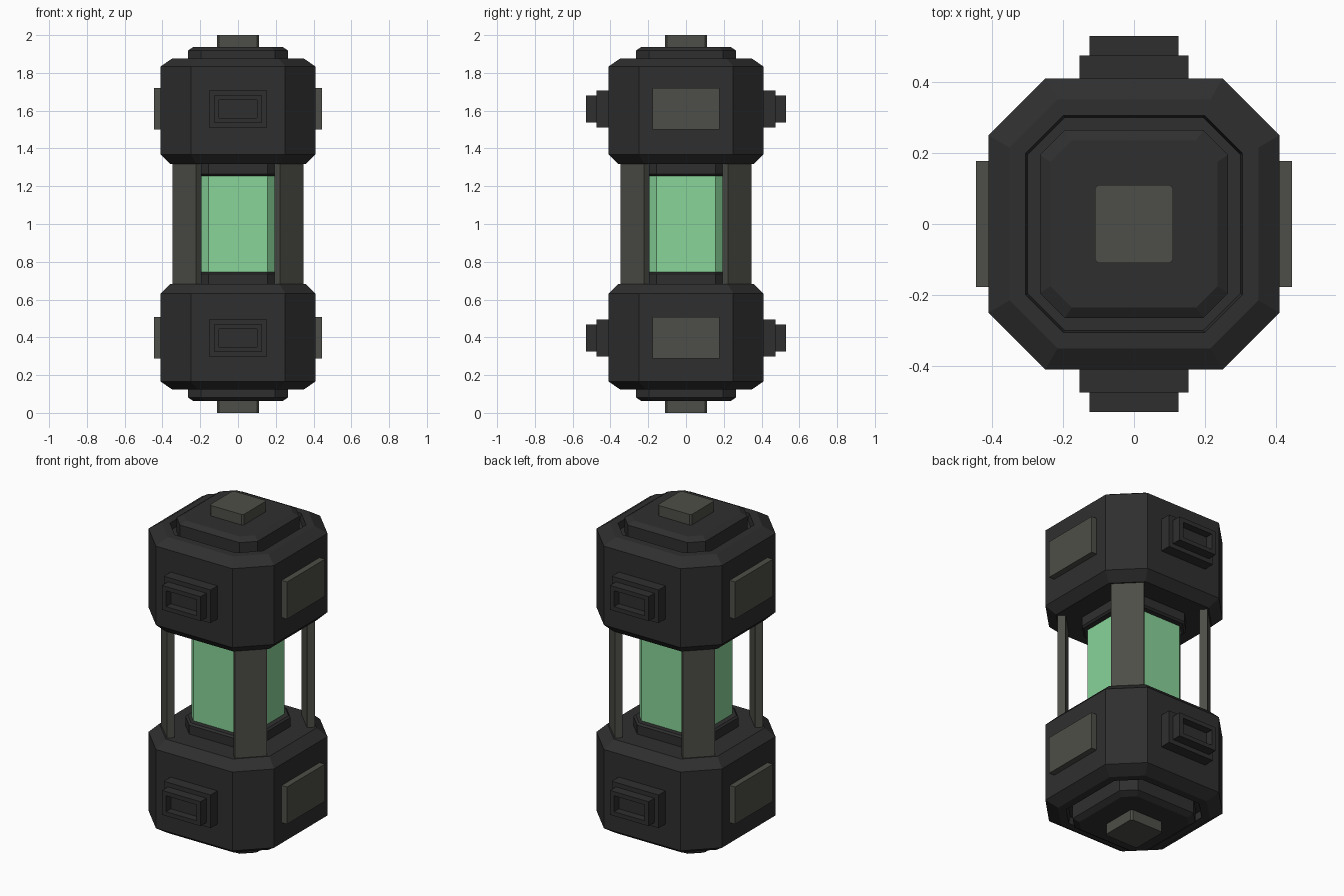
import bpy, bmesh, math
from mathutils import Vector

if "Cube" in bpy.data.objects:
    bpy.data.objects.remove(bpy.data.objects["Cube"])


def material(name, rgb):
    m = bpy.data.materials.new(name)
    m.diffuse_color = (*rgb, 1)
    m.use_nodes = True
    m.node_tree.nodes["Principled BSDF"].inputs["Base Color"].default_value = m.diffuse_color
    return m


DARK = material("dark casing", (0.028, 0.028, 0.028))
GREY = material("warm grey metal", (0.076, 0.076, 0.065))
GREEN = material("green glass", (0.25, 0.66, 0.32))


def loft(name, rings, mat):
    """Skin a list of equal-length point rings and close both ends."""
    bm = bmesh.new()
    loops = [[bm.verts.new(p) for p in ring] for ring in rings]
    n = len(loops[0])
    for a, b in zip(loops, loops[1:]):
        for i in range(n):
            j = (i + 1) % n
            bm.faces.new((a[i], a[j], b[j], b[i]))
    bm.faces.new(loops[0])
    bm.faces.new(loops[-1])
    bmesh.ops.recalc_face_normals(bm, faces=bm.faces)
    me = bpy.data.meshes.new(name)
    bm.to_mesh(me)
    bm.free()
    me.materials.append(mat)
    ob = bpy.data.objects.new(name, me)
    bpy.context.collection.objects.link(ob)
    return ob


def octagon(h, c, z):
    """Chamfered square: half width h, flat side half length c."""
    return [Vector((x, y, z)) for x, y in
            ((h, -c), (h, c), (c, h), (-c, h), (-h, c), (-h, -c), (-c, -h), (c, -h))]


def rect(u, v, d, axis, sign, zc):
    """Rectangle facing along +-x or +-y at distance d, centred on height zc."""
    pts = ((-u, -v), (u, -v), (u, v), (-u, v))
    if axis == "x":
        return [Vector((sign * d, a, zc + b)) for a, b in pts]
    return [Vector((a, sign * d, zc + b)) for a, b in pts]


for end, s in (("upper", 1), ("lower", -1)):
    def stack(name, profile, mat):
        return loft(f"{end}_{name}", [octagon(h, c, 1 + s * z) for h, c, z in profile], mat)

    # Bevelled octagonal housing with a groove in its outer end
    stack("housing", [(.36, .22, .318), (.41, .25, .368), (.41, .25, .834), (.35, .215, .875),
                      (.305, .20, .875), (.30, .195, .835)], DARK)
    # Raised end plate, end contact and glass socket
    stack("end_plate", [(.265, .195, .82), (.265, .195, .918), (.235, .175, .938)], DARK)
    stack("end_contact", [(.11, .10, .92), (.11, .10, 1.0)], GREY)
    stack("glass_socket", [(.235, .155, .33), (.235, .155, .265), (.225, .15, .255)], DARK)

    zc = 1.003 + s * .606
    for side in (1, -1):
        # Plain side plates
        loft(f"{end}_side_plate", [rect(.177, .11, d, "x", side, zc) for d in (.39, .445)], GREY)
        # Stepped blocks with a sunken centre on front and back
        steps = [(.153, .098, .39), (.153, .098, .475), (.126, .072, .475),
                 (.126, .072, .53), (.10, .047, .53), (.10, .047, .485)]
        loft(f"{end}_stepped_block", [rect(u, v, d, "y", side, zc) for u, v, d in steps], DARK)

# Green glass core
loft("glass_core", [octagon(.195, .155, z) for z in (.74, 1.26)], GREEN)

# Four diagonal corner struts
for k in range(4):
    a = math.radians(45 + 90 * k)
    out, tan = Vector((math.cos(a), math.sin(a), 0)), Vector((-math.sin(a), math.cos(a), 0))
    rings = [[out * r + tan * t + Vector((0, 0, z)) for r, t in
              ((.36, -.088), (.403, -.088), (.403, .088), (.36, .088))] for z in (.66, 1.34)]
    loft("corner_strut", rings, GREY)
